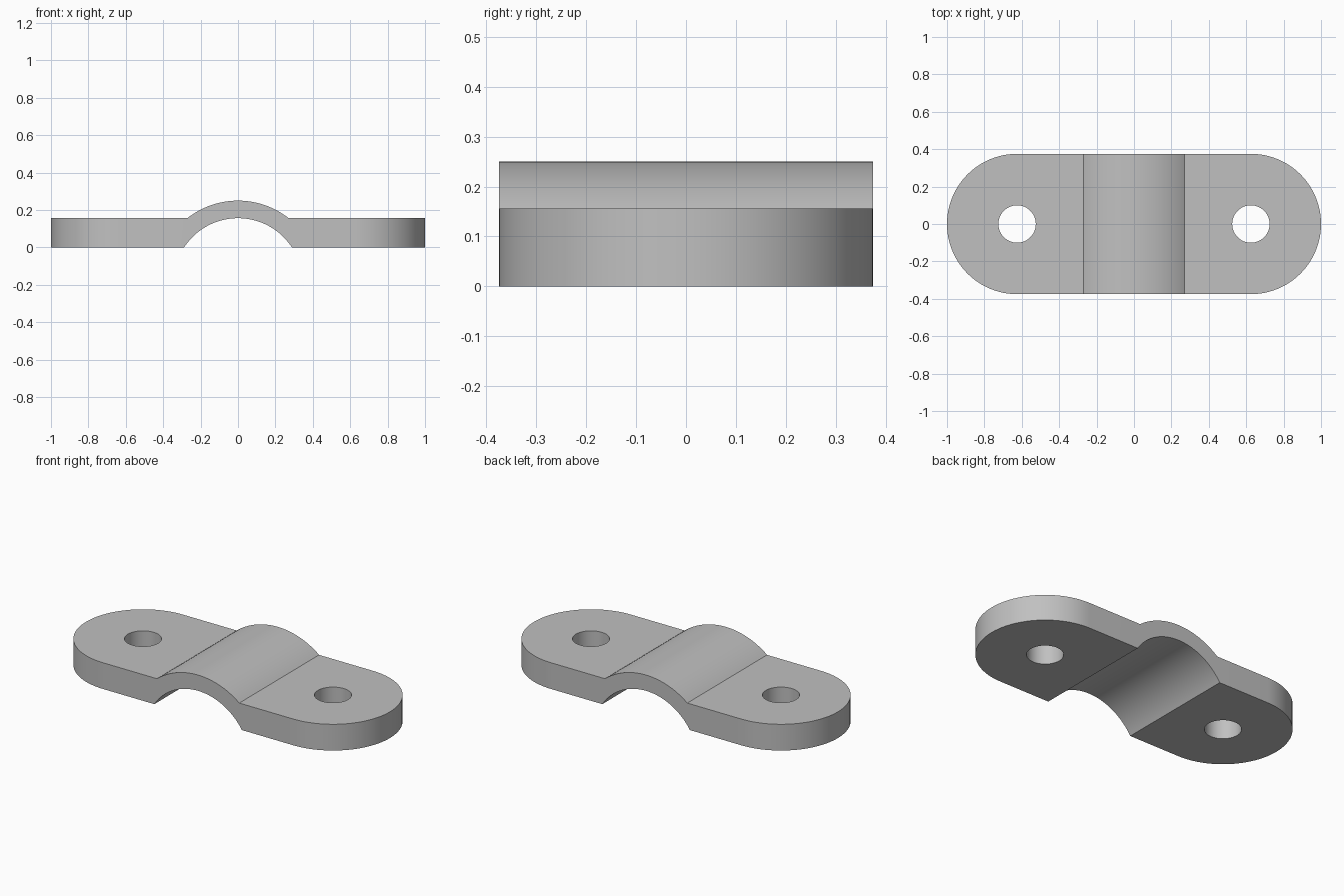
import bpy, bmesh
from math import sin, cos, asin, pi

THICK = 0.156       # plate thickness
HALF_W = 0.375      # half depth, also the radius of the rounded ends
HOLE_X, HOLE_R = 0.625, 0.1
ARC_Z, ARC_IN, ARC_OUT = -0.1875, 0.3437, 0.4375

if "Cube" in bpy.data.objects:
    bpy.data.objects.remove(bpy.data.objects["Cube"])

grey = bpy.data.materials.new("plain grey")
grey.use_nodes = True
colour = (0.53, 0.53, 0.53, 1)
grey.diffuse_color = colour
grey.node_tree.nodes["Principled BSDF"].inputs["Base Color"].default_value = colour


def prism(name, points, direction):
    """Extrude a closed outline of 3D points along a vector."""
    bm = bmesh.new()
    face = bm.faces.new([bm.verts.new(p) for p in points])
    extruded = bmesh.ops.extrude_face_region(bm, geom=[face])["geom"]
    moved = [g for g in extruded if isinstance(g, bmesh.types.BMVert)]
    bmesh.ops.translate(bm, verts=moved, vec=direction)
    bmesh.ops.recalc_face_normals(bm, faces=bm.faces)
    mesh = bpy.data.meshes.new(name)
    bm.to_mesh(mesh)
    bm.free()
    mesh.materials.append(grey)
    obj = bpy.data.objects.new(name, mesh)
    bpy.context.collection.objects.link(obj)
    return obj


def arc(cx, cy, r, start, end, steps):
    angles = [start + (end - start) * i / steps for i in range(steps + 1)]
    return [(cx + r * cos(a), cy + r * sin(a)) for a in angles]


def boolean(target, cutter, operation):
    mod = target.modifiers.new(cutter.name, "BOOLEAN")
    mod.object, mod.operation, mod.solver = cutter, operation, "EXACT"
    bpy.context.view_layer.objects.active = target
    bpy.ops.object.modifier_apply(modifier=mod.name)
    bpy.data.objects.remove(cutter)


# Side profile: flat wings joined by a raised arch
low = asin(-ARC_Z / ARC_IN)
high = asin((THICK - ARC_Z) / ARC_OUT)
profile = [(-1.2, 0)]
profile += arc(0, ARC_Z, ARC_IN, pi - low, low, 48)
profile += [(1.2, 0), (1.2, THICK)]
profile += arc(0, ARC_Z, ARC_OUT, high, pi - high, 48)
profile += [(-1.2, THICK)]
clamp = prism("saddle_clamp", [(x, -0.5, z) for x, z in profile], (0, 1, 0))

# Rounded plan outline
plan = arc(HOLE_X, 0, HALF_W, -pi / 2, pi / 2, 48)
plan += arc(-HOLE_X, 0, HALF_W, pi / 2, 3 * pi / 2, 48)
outline = prism("plan_outline", [(x, y, -0.2) for x, y in plan], (0, 0, 0.8))
boolean(clamp, outline, "INTERSECT")

# Screw holes
for side in (-1, 1):
    ring = arc(side * HOLE_X, 0, HOLE_R, 0, 2 * pi, 48)[:-1]
    drill = prism("screw_hole", [(x, y, -0.2) for x, y in ring], (0, 0, 0.8))
    boolean(clamp, drill, "DIFFERENCE")

# Smooth curves, crisp edges
bpy.ops.object.select_all(action="DESELECT")
clamp.select_set(True)
bpy.context.view_layer.objects.active = clamp
bpy.ops.object.shade_smooth_by_angle(angle=pi / 6)
